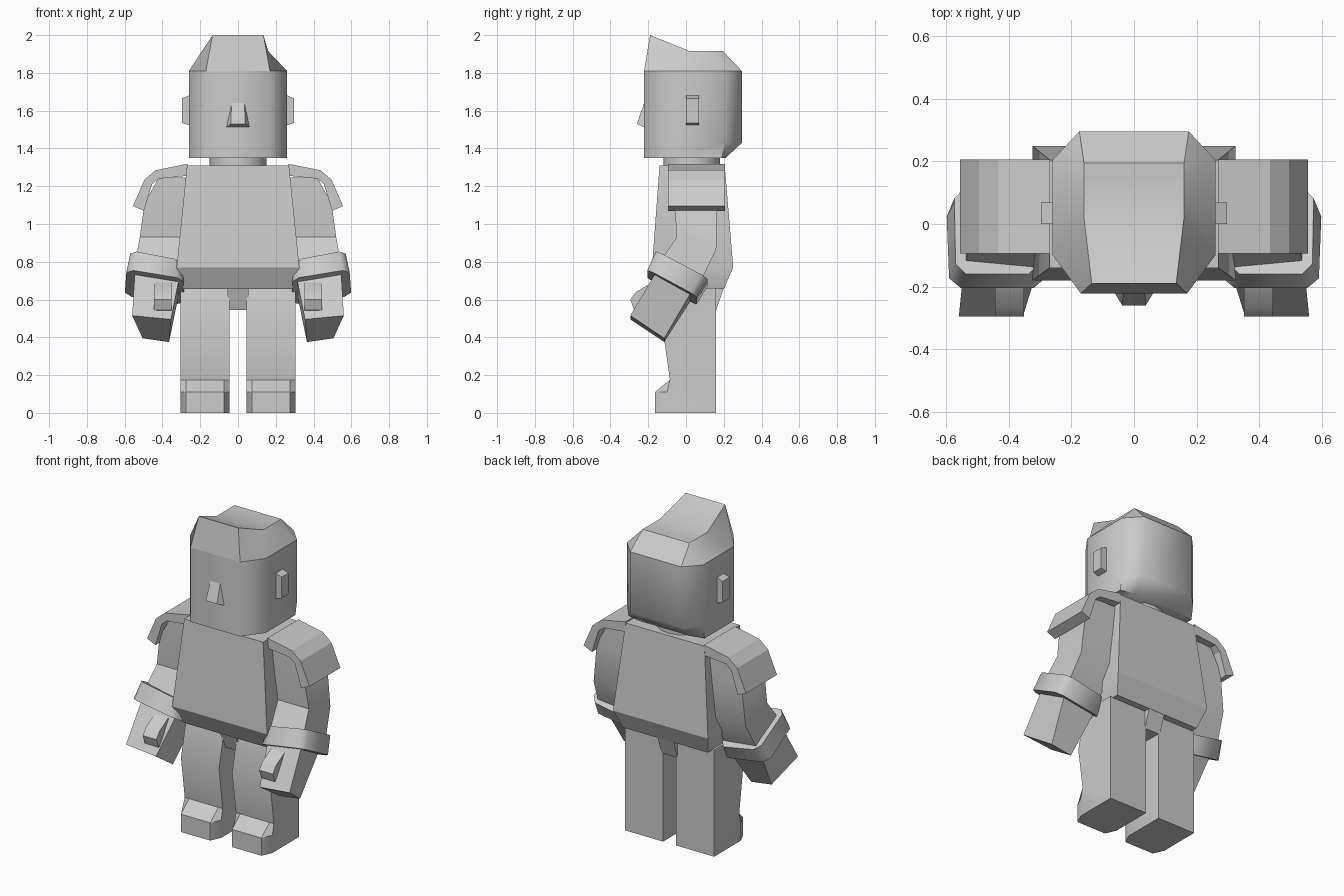
import bpy
import bmesh
import math

cube = bpy.data.objects.get("Cube")
if cube:
    bpy.data.objects.remove(cube, do_unlink=True)

grey = bpy.data.materials.new("plain grey")
grey.use_nodes = True
colour = (0.6, 0.6, 0.6, 1)
grey.diffuse_color = colour
grey.node_tree.nodes["Principled BSDF"].inputs["Base Color"].default_value = colour


def loft(name, rings, caps=None, angle=25, side=1):
    """Skin matching rings of points; side=-1 mirrors the part in x."""
    bm = bmesh.new()
    loops = [[bm.verts.new((side * x, y, z)) for x, y, z in r] for r in rings]
    n = len(loops[0])
    for a, b in zip(loops, loops[1:]):
        for i in range(n):
            j = (i + 1) % n
            bm.faces.new((a[i], a[j], b[j], b[i]))
    bm.faces.new(loops[0])
    for cap in caps or [range(n)]:
        bm.faces.new([loops[-1][i] for i in cap])
    bmesh.ops.recalc_face_normals(bm, faces=bm.faces)
    mesh = bpy.data.meshes.new(name)
    bm.to_mesh(mesh)
    bm.free()
    mesh.materials.append(grey)
    ob = bpy.data.objects.new(name, mesh)
    bpy.context.scene.collection.objects.link(ob)
    bpy.ops.object.select_all(action="DESELECT")
    ob.select_set(True)
    bpy.context.view_layer.objects.active = ob
    bpy.ops.object.shade_smooth_by_angle(angle=math.radians(angle))
    return ob


def rect(x0, x1, y0, y1, z):
    return [(x0, y0, z), (x1, y0, z), (x1, y1, z), (x0, y1, z)]


def octagon(z, back, back_corner):
    half = [(0.17, -0.222), (0.26, -0.1), (0.26, back_corner), (0.175, back)]
    right = [(x, y, z) for x, y in half]
    left = [(-x, y, z) for x, y in reversed(half)]
    return right + left


def band(front, back, x_front, x_back, tilt=0.0, chamfer=0.0):
    """Tilted limb section between a front and a back (y, z) edge."""
    corners = []
    for u, v in ((0, chamfer), (chamfer, 0), (1 - chamfer, 0), (1, chamfer),
                 (1, 1 - chamfer), (1 - chamfer, 1), (chamfer, 1), (0, 1 - chamfer)):
        x0 = x_front[0] + (x_back[0] - x_front[0]) * v
        x1 = x_front[1] + (x_back[1] - x_front[1]) * v
        x = x0 + (x1 - x0) * u
        y = front[0] + (back[0] - front[0]) * v
        z = front[1] + (back[1] - front[1]) * v + tilt * (u - 0.5)
        corners.append((x, y, z))
    if chamfer == 0:
        corners = corners[1:8:2]
    return corners


def across(xs, profile):
    return [[(x, y, z) for y, z in profile] for x in xs]


# Head, with the lower back edge cut away
loft("head", [octagon(1.35, 0.21, 0.19), octagon(1.43, 0.296, 0.205),
              octagon(1.81, 0.296, 0.205)], angle=54)

# Swept-up hair: raised front edge falling to a flat crown
crown = [(0.135, -0.19, 2.0), (0.16, 0.02, 1.915), (0.16, 0.15, 1.915), (0.16, 0.195, 1.915)]
crown += [(-x, y, z) for x, y, z in reversed(crown)]
loft("hair", [octagon(1.81, 0.296, 0.205), crown],
     caps=[(0, 1, 6, 7), (1, 2, 3, 4, 5, 6)], angle=35)

# Nose wedge
loft("nose", [[(-0.065, -0.215, 1.51), (0.065, -0.215, 1.51),
               (0.038, -0.26, 1.53), (-0.038, -0.26, 1.53)],
              [(-0.035, -0.215, 1.645), (0.035, -0.215, 1.645),
               (0.034, -0.222, 1.64), (-0.034, -0.222, 1.64)]])

# Neck
bpy.ops.mesh.primitive_cylinder_add(vertices=16, radius=0.15, depth=0.1, location=(0, 0.03, 1.325))
neck = bpy.context.object
neck.name = "neck"
neck.data.materials.append(grey)
bpy.ops.object.shade_smooth_by_angle(angle=math.radians(40))

# Torso and the wedge between the legs
loft("torso", [rect(-0.29, 0.29, -0.12, 0.2, 0.655), rect(-0.325, 0.325, -0.18, 0.25, 0.77),
               rect(-0.27, 0.27, -0.14, 0.205, 1.31)])
loft("crotch", [rect(-0.055, 0.055, -0.06, 0.16, 0.545), rect(-0.055, 0.055, -0.1, 0.2, 0.66)])

# Leg side profile, from the sole up the front
leg_top = [(-0.085, 0.175), (-0.122, 0.435), (-0.07, 0.66), (0.16, 0.66), (0.16, 0)]
foot_full = [(-0.165, 0), (-0.165, 0.11)] + leg_top
foot_edge = [(-0.1, 0), (-0.1, 0.11)] + leg_top

# Shoulder pad arch, outer edge then inner edge
arch = [(0.268, 1.318), (0.435, 1.285), (0.495, 1.235), (0.556, 1.095),
        (0.498, 1.07), (0.455, 1.21), (0.42, 1.24), (0.268, 1.255)]

thumb_profile = [(-0.18, 0.69), (-0.265, 0.64), (-0.295, 0.6), (-0.275, 0.545),
                 (-0.22, 0.53), (-0.14, 0.65)]

for side, label in ((1, "left"), (-1, "right")):
    # Ear
    loft(label + "_ear", [[(x, y, z) for y, z in ((0, b), (0.068, b), (0.068, t), (0, t))]
                          for x, b, t in ((0.25, 1.52, 1.685), (0.297, 1.535, 1.665))], side=side)

    # Leg with a foot narrowed at the toe
    edge0, edge1 = across((0.045, 0.305), foot_edge)
    full0, full1 = across((0.075, 0.275), foot_full)
    loft(label + "_leg", [edge0, full0, full1, edge1], side=side)

    # Shoulder pad
    loft(label + "_shoulder_pad", [[(x, y, z) for x, z in arch] for y in (-0.095, 0.207)], side=side)

    # Arm: shoulder, elbow bend, forearm
    loft(label + "_arm", [
        band((-0.06, 1.245), (0.165, 1.245), (0.26, 0.42), (0.26, 0.42)),
        band((-0.06, 1.11), (0.165, 1.11), (0.27, 0.495), (0.27, 0.495)),
        band((-0.05, 0.93), (0.16, 0.865), (0.29, 0.52), (0.29, 0.52)),
        band((-0.165, 0.76), (0.06, 0.66), (0.315, 0.55), (0.315, 0.55))], side=side)

    # Cuff band around the wrist
    loft(label + "_cuff", [
        band((-0.16, 0.835), (0.115, 0.69), (0.305, 0.57), (0.305, 0.575), 0.05, 0.12),
        band((-0.205, 0.735), (0.055, 0.595), (0.285, 0.59), (0.285, 0.6), 0.05, 0.12)],
        angle=50, side=side)

    # Mitten hand and thumb
    loft(label + "_hand", [
        band((-0.15, 0.74), (0.04, 0.64), (0.31, 0.545), (0.315, 0.535), 0.04),
        band((-0.295, 0.505), (-0.115, 0.385), (0.355, 0.56), (0.365, 0.505), 0.02)], side=side)
    loft(label + "_thumb", across((0.352, 0.445), thumb_profile), angle=50, side=side)
